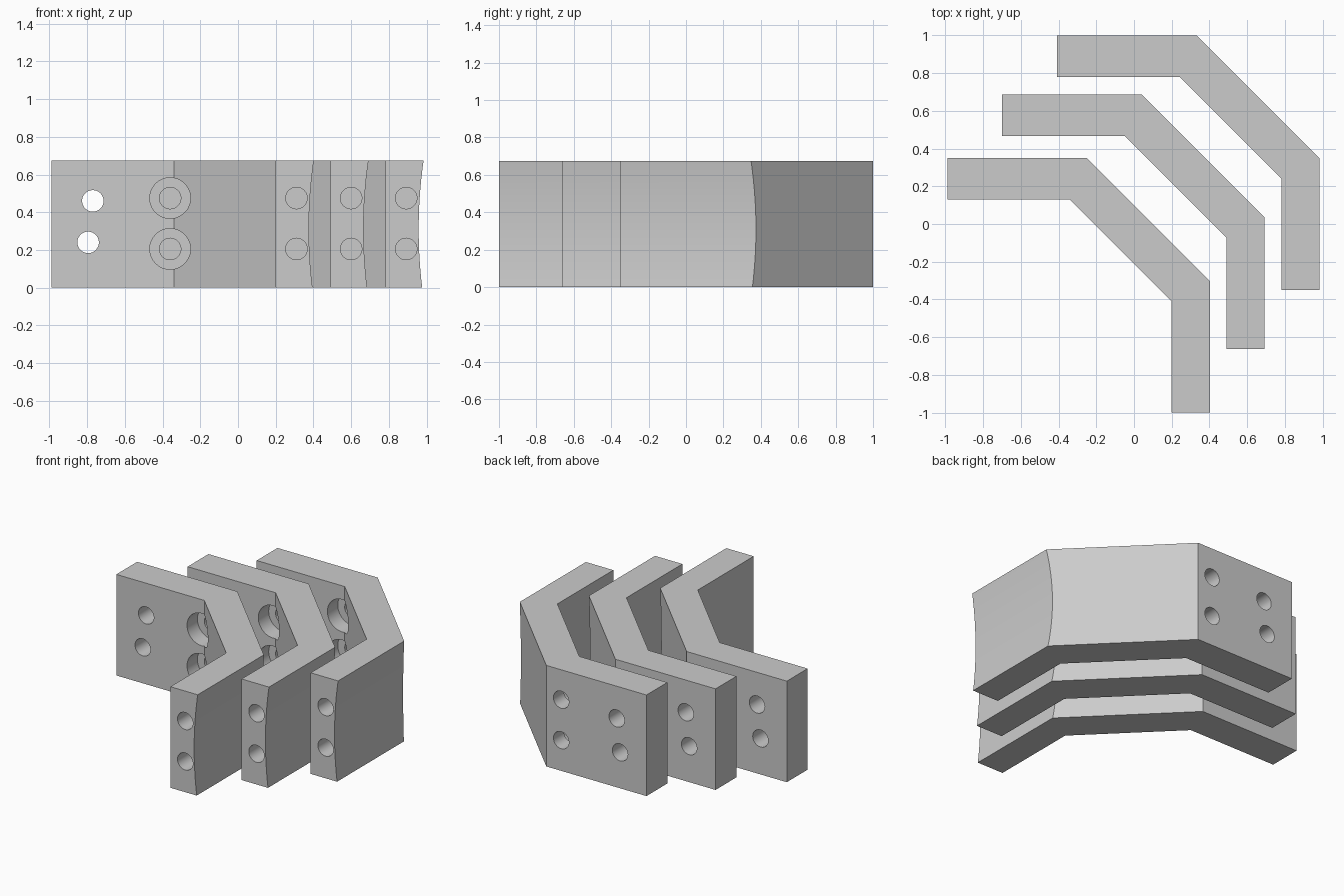
import bpy
import bmesh
import math

cube = bpy.data.objects.get("Cube")
if cube:
    bpy.data.objects.remove(cube, do_unlink=True)

HEIGHT = 0.675
BOLT_HEIGHTS = (0.205, 0.475)
BOLT_RADIUS = 0.057

grey = bpy.data.materials.new("plain grey")
grey.use_nodes = True
color = (0.6, 0.6, 0.6, 1)
grey.diffuse_color = color
grey.node_tree.nodes["Principled BSDF"].inputs["Base Color"].default_value = color


def extruded(name, profile, height):
    """Upright solid from a plan outline."""
    bm = bmesh.new()
    face = bm.faces.new([bm.verts.new((x, y, 0)) for x, y in profile])
    top = bmesh.ops.extrude_face_region(bm, geom=[face])["geom"]
    bmesh.ops.translate(bm, vec=(0, 0, height),
                        verts=[v for v in top if isinstance(v, bmesh.types.BMVert)])
    bmesh.ops.recalc_face_normals(bm, faces=bm.faces[:])
    mesh = bpy.data.meshes.new(name)
    bm.to_mesh(mesh)
    bm.free()
    obj = bpy.data.objects.new(name, mesh)
    bpy.context.collection.objects.link(obj)
    return obj


def bore(obj, x, z, y_start, y_end, radius, sides=48):
    """Cut a round hole running along y."""
    bpy.ops.mesh.primitive_cylinder_add(
        vertices=sides, radius=radius, depth=y_end - y_start,
        location=(x, (y_start + y_end) / 2, z), rotation=(math.pi / 2, 0, 0))
    cutter = bpy.context.object
    cutter.name = "hole_cutter"
    cutter.hide_render = True
    cutter.data.materials.append(grey)
    mod = obj.modifiers.new("bore", 'BOOLEAN')
    mod.operation = 'DIFFERENCE'
    mod.solver = 'EXACT'
    mod.object = cutter
    bpy.context.view_layer.objects.active = obj
    bpy.ops.object.modifier_apply(modifier=mod.name)
    bpy.data.objects.remove(cutter, do_unlink=True)


# Angled bracket body
bracket = extruded("front_bracket", [
    (-0.99, 0.13), (-0.34, 0.13), (0.20, -0.41), (0.20, -1.0),
    (0.41, -1.0), (0.41, -0.31), (-0.25, 0.35), (-0.99, 0.35)], HEIGHT)
bracket.data.materials.append(grey)

# Hollowed outer face
curve_radius = 2.55
bore(bracket, 0.376 + curve_radius, 0.31, -1.2, 0.6, curve_radius, 240)

# Staggered through holes in the mounting plate
for x, z in ((-0.77, 0.46), (-0.795, 0.24)):
    bore(bracket, x, z, 0, 0.5, BOLT_RADIUS)

for z in BOLT_HEIGHTS:
    # Counterbored bolt holes beside the bend
    bore(bracket, -0.36, z, -0.2, 0.24, 0.108)
    bore(bracket, -0.36, z, 0.1, 0.5, BOLT_RADIUS)
    # Blind holes in the end of the arm
    bore(bracket, 0.31, z, -1.1, -0.6, BOLT_RADIUS)

bpy.ops.object.select_all(action='DESELECT')
bracket.select_set(True)
bpy.context.view_layer.objects.active = bracket
bpy.ops.object.shade_smooth_by_angle(angle=math.radians(30))

# Nested copies
for name, offset in (("middle_bracket", (0.29, 0.338, 0)),
                     ("rear_bracket", (0.582, 0.65, 0))):
    copy = bracket.copy()
    copy.name = name
    copy.location = offset
    bpy.context.collection.objects.link(copy)
